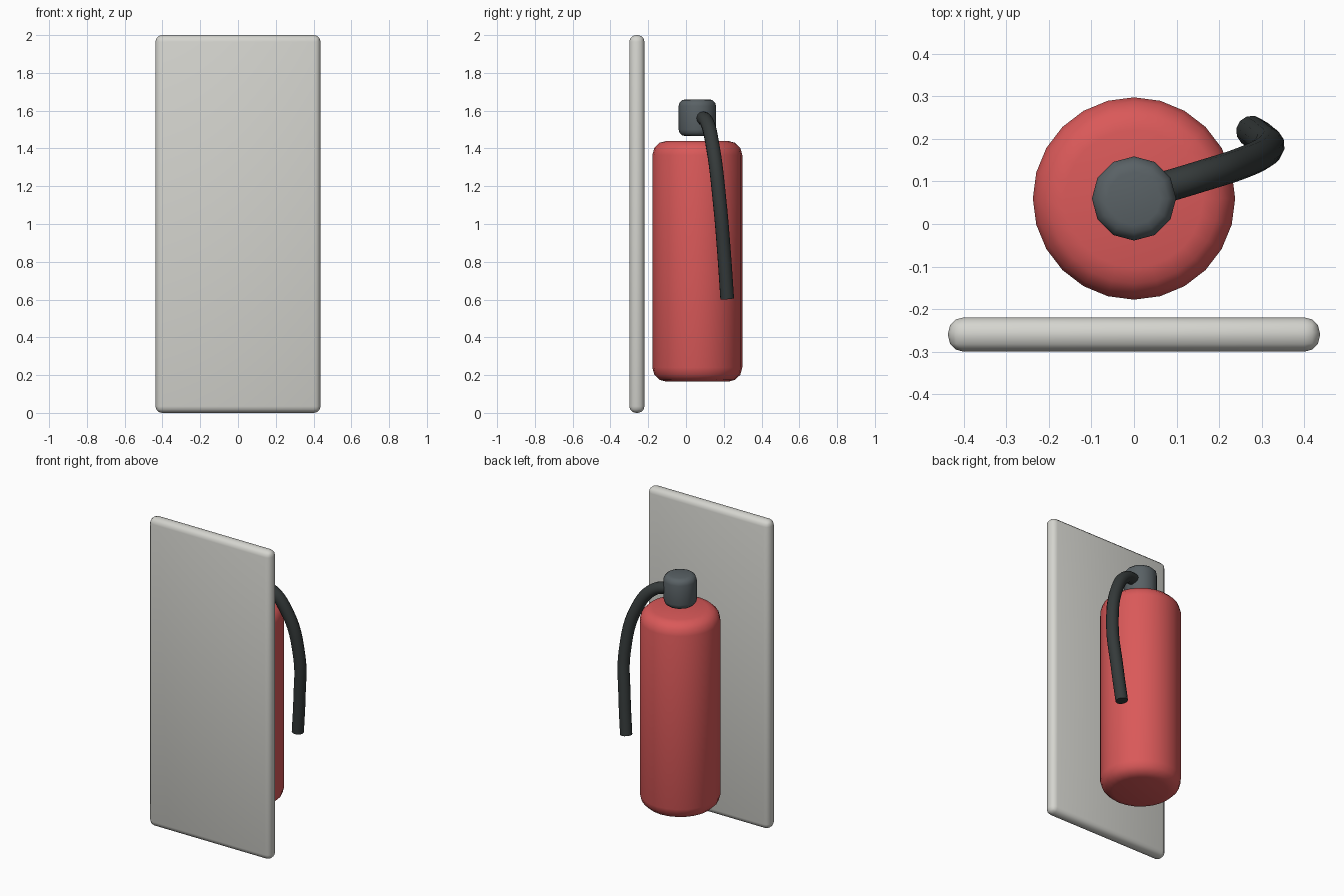
import bpy

if "Cube" in bpy.data.objects:
    bpy.data.objects.remove(bpy.data.objects["Cube"])


def material(name, rgb):
    m = bpy.data.materials.new(name)
    m.diffuse_color = (*rgb, 1)
    m.use_nodes = True
    m.node_tree.nodes["Principled BSDF"].inputs["Base Color"].default_value = m.diffuse_color
    return m


RED = material("signal red", (0.70, 0.10, 0.10))
PALE = material("pale grey", (0.66, 0.66, 0.62))
METAL = material("slate grey", (0.10, 0.12, 0.13))
RUBBER = material("black rubber", (0.035, 0.042, 0.042))


def finish(name, mat, bevel=0, segments=2):
    """Name, colour, round the edges and smooth the active object."""
    ob = bpy.context.object
    ob.name = name
    ob.data.materials.append(mat)
    if bevel:
        bpy.ops.object.transform_apply(location=False, rotation=False, scale=True)
        mod = ob.modifiers.new("rounded edges", 'BEVEL')
        mod.width, mod.segments = bevel, segments
        mod.limit_method = 'ANGLE'
        mod.angle_limit = 0.8
    bpy.ops.object.shade_smooth()
    return ob


def rounded_cylinder(name, mat, radius, z0, z1, sides, bevel, segments):
    bpy.ops.mesh.primitive_cylinder_add(vertices=sides, radius=radius, depth=z1 - z0,
                                        location=(0, 0.06, (z0 + z1) / 2))
    return finish(name, mat, bevel, segments)


# Wall panel
bpy.ops.mesh.primitive_cube_add(size=1, location=(0, -0.26, 1))
bpy.context.object.scale = (0.874, 0.08, 2)
finish("wall_panel", PALE, 0.035, 3)

# Cylinder body and valve head
rounded_cylinder("tank", RED, 0.238, 0.165, 1.44, 24, 0.075, 3)
rounded_cylinder("valve_head", METAL, 0.099, 1.465, 1.66, 12, 0.035, 3)

# Hose hanging from the valve head
path = [(0.05, 0.08, 1.565), (0.15, 0.11, 1.54), (0.25, 0.142, 1.41),
        (0.315, 0.178, 1.12), (0.30, 0.202, 0.84), (0.277, 0.218, 0.605)]
curve = bpy.data.curves.new("hose", 'CURVE')
curve.dimensions = '3D'
curve.bevel_depth = 0.037
curve.bevel_resolution = 4
curve.use_fill_caps = True
curve.resolution_u = 6
spline = curve.splines.new('BEZIER')
spline.bezier_points.add(len(path) - 1)
for point, co in zip(spline.bezier_points, path):
    point.co = co
    point.handle_left_type = point.handle_right_type = 'AUTO'
hose = bpy.data.objects.new("hose", curve)
bpy.context.collection.objects.link(hose)
bpy.ops.object.select_all(action='DESELECT')
hose.select_set(True)
bpy.context.view_layer.objects.active = hose
bpy.ops.object.convert(target='MESH')
finish("hose", RUBBER)
bpy.ops.object.shade_smooth_by_angle(angle=0.9)
